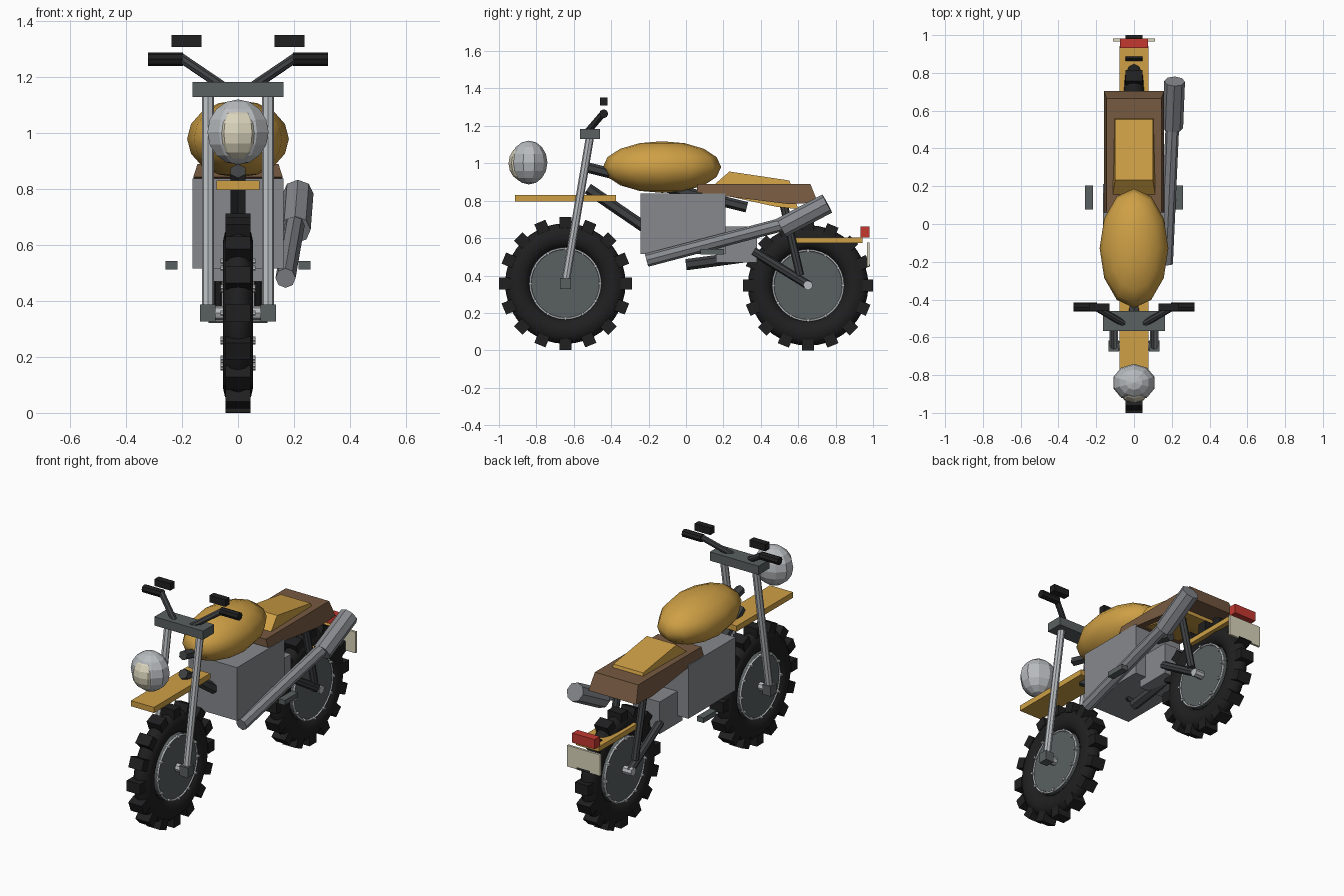
import bpy, bmesh, math
from mathutils import Vector, Matrix

if "Cube" in bpy.data.objects:
    bpy.data.objects.remove(bpy.data.objects["Cube"])


def material(name, r, g, b):
    m = bpy.data.materials.new(name)
    m.use_nodes = True
    m.diffuse_color = (r, g, b, 1)
    m.node_tree.nodes["Principled BSDF"].inputs["Base Color"].default_value = (r, g, b, 1)
    return m


OCHRE = material("ochre paint", 0.62, 0.35, 0.06)
BROWN = material("brown leather", 0.18, 0.10, 0.052)
ENGINE = material("engine gray", 0.24, 0.25, 0.27)
DARK = material("dark metal", 0.10, 0.115, 0.115)
FRAME = material("frame gray", 0.05, 0.053, 0.056)
BLACK = material("black rubber", 0.014, 0.014, 0.015)
SILVER = material("silver", 0.48, 0.50, 0.52)
CREAM = material("cream", 0.70, 0.66, 0.50)
RED = material("red lamp", 0.55, 0.04, 0.03)


def finish(name, bm, mat, smooth=False):
    bmesh.ops.recalc_face_normals(bm, faces=bm.faces)
    me = bpy.data.meshes.new(name)
    bm.to_mesh(me)
    bm.free()
    for p in me.polygons:
        p.use_smooth = smooth
    me.materials.append(mat)
    ob = bpy.data.objects.new(name, me)
    bpy.context.collection.objects.link(ob)
    return ob


def add_box(bm, centre, size, turn=Matrix()):
    m = turn @ Matrix.Translation(centre) @ Matrix.Diagonal((*size, 1))
    bmesh.ops.create_cube(bm, size=1, matrix=m)


def add_tube(bm, a, b, r, sides=8):
    a, b = Vector(a), Vector(b)
    d = b - a
    m = Matrix.Translation((a + b) / 2) @ d.to_track_quat('Z', 'Y').to_matrix().to_4x4()
    bmesh.ops.create_cone(bm, cap_ends=True, segments=sides, radius1=r, radius2=r,
                          depth=d.length, matrix=m)


def box(name, centre, size, mat):
    bm = bmesh.new()
    add_box(bm, centre, size)
    return finish(name, bm, mat)


def tube(name, a, b, r, mat, sides=8):
    bm = bmesh.new()
    add_tube(bm, a, b, r, sides)
    return finish(name, bm, mat)


def ball(name, centre, radii, mat, segs, rings, smooth=False):
    bm = bmesh.new()
    m = Matrix.Translation(centre) @ Matrix.Diagonal((*radii, 1))
    bmesh.ops.create_uvsphere(bm, u_segments=segs, v_segments=rings, radius=1, matrix=m)
    return finish(name, bm, mat, smooth)


def prism(name, outline, mat):
    """Side outline of (y, z, half width) points, closed across x."""
    bm = bmesh.new()
    left = [bm.verts.new((w, y, z)) for y, z, w in outline]
    right = [bm.verts.new((-w, y, z)) for y, z, w in outline]
    bm.faces.new(left)
    bm.faces.new(right[::-1])
    n = len(outline)
    for i in range(n):
        j = (i + 1) % n
        bm.faces.new((left[i], right[i], right[j], left[j]))
    return finish(name, bm, mat)


def ring(name, x, r, ra, rx, mat, around, section, place):
    """Elliptical torus about the x axis."""
    bm = bmesh.new()
    loops = []
    for i in range(around):
        a = math.tau * i / around
        loop = []
        for j in range(section):
            b = math.tau * j / section
            d = r + ra * math.cos(b)
            co = Vector((x + rx * math.sin(b), d * math.cos(a), d * math.sin(a)))
            loop.append(bm.verts.new(place @ co))
        loops.append(loop)
    for i in range(around):
        p, q = loops[i], loops[(i + 1) % around]
        for j in range(section):
            k = (j + 1) % section
            bm.faces.new((p[j], q[j], q[k], p[k]))
    return finish(name, bm, mat, True)


def wheel(side, y, z, outer, hub_half):
    place = Matrix.Translation((0, y, z))
    ring(side + "_tyre", 0, 0.256, 0.066, 0.054, BLACK, 40, 12, place)
    # tread lugs around the tyre
    bm = bmesh.new()
    for i in range(16):
        turn = place @ Matrix.Rotation(math.tau * i / 16, 4, 'X')
        add_box(bm, (0, 0, outer - 0.03), (0.09, 0.064, 0.06), turn)
    finish(side + "_tread_lugs", bm, BLACK)
    # wheel disc, hub, trim rings and bolts
    tube(side + "_disc", (-0.046, y, z), (0.046, y, z), 0.192, DARK, 32)
    tube(side + "_hub", (-hub_half, y, z), (hub_half, y, z), 0.025, SILVER, 8)
    bm = bmesh.new()
    for s in (-1, 1):
        ring(side + "_trim_ring", s * 0.046, 0.188, 0.006, 0.006, SILVER, 32, 6, place)
        for i in range(12):
            a = math.tau * i / 12
            c = Vector((0, y + 0.186 * math.cos(a), z + 0.186 * math.sin(a)))
            add_tube(bm, c + Vector((s * 0.04, 0, 0)), c + Vector((s * 0.062, 0, 0)), 0.009, 6)
    finish(side + "_bolts", bm, SILVER)


wheel("front", -0.645, 0.357, 0.356, 0.09)
wheel("rear", 0.653, 0.347, 0.347, 0.105)

# Paired parts on both sides
for s, tag in ((1, "left"), (-1, "right")):
    tube(tag + "_fork", (s * 0.107, -0.645, 0.36), (s * 0.107, -0.512, 1.15), 0.022, SILVER)
    box(tag + "_axle_block", (s * 0.108, -0.645, 0.357), (0.055, 0.058, 0.06), DARK)
    tube(tag + "_handlebar", (s * 0.05, -0.53, 1.165), (s * 0.205, -0.44, 1.27), 0.018, FRAME)
    tube(tag + "_grip", (s * 0.197, -0.44, 1.265), (s * 0.321, -0.44, 1.265), 0.024, BLACK)
    box(tag + "_mirror", (s * 0.184, -0.44, 1.33), (0.106, 0.04, 0.042), BLACK)
    box(tag + "_foot_peg", (s * 0.238, 0.14, 0.528), (0.043, 0.125, 0.03), DARK)
    tube(tag + "_swingarm", (s * 0.08, 0.36, 0.53), (s * 0.08, 0.66, 0.345), 0.024, FRAME)
    tube(tag + "_rear_shock", (s * 0.085, 0.52, 0.79), (s * 0.085, 0.61, 0.4), 0.022, FRAME)

# Steering clamp and headlight
box("fork_clamp", (0, -0.514, 1.157), (0.326, 0.106, 0.053), DARK)
ball("headlight_shell", (0, -0.84, 1.004), (0.115, 0.099, 0.117), SILVER, 10, 8)
ball("headlight_lens", (0, -0.865, 1.0), (0.086, 0.084, 0.098), CREAM, 10, 8)

# Bodywork
ball("fuel_tank", (0, -0.128, 0.98), (0.182, 0.316, 0.138), OCHRE, 12, 8, True)
box("front_fender", (0, -0.645, 0.814), (0.154, 0.539, 0.034), OCHRE)
box("rear_fender", (0, 0.758, 0.588), (0.154, 0.37, 0.03), OCHRE)
prism("seat", [(0.06, 0.89, 0.145), (0.665, 0.89, 0.145), (0.705, 0.79, 0.16),
               (0.55, 0.782, 0.16), (0.06, 0.843, 0.16)], BROWN)
prism("seat_pad", [(0.232, 0.956, 0.1), (0.553, 0.908, 0.1), (0.6, 0.755, 0.12),
                   (0.48, 0.768, 0.12), (0.11, 0.85, 0.12)], OCHRE)
box("tail_light", (0, 0.957, 0.632), (0.15, 0.05, 0.058), RED)
box("rear_plate", (0, 0.974, 0.513), (0.22, 0.014, 0.128), CREAM)

# Engine and frame
box("engine_block", (0, -0.016, 0.677), (0.326, 0.453, 0.322), ENGINE)
box("gearbox", (0, 0.27, 0.566), (0.18, 0.22, 0.194), ENGINE)
tube("backbone_tube", (0, -0.525, 0.977), (0, 0.325, 0.765), 0.028, FRAME, 6)
tube("down_tube", (0, -0.525, 0.865), (0, -0.02, 0.52), 0.03, FRAME, 6)
tube("lower_tube", (0, 0, 0.458), (0, 0.39, 0.51), 0.03, FRAME, 6)

# Exhaust on the left side
tube("exhaust_pipe", (0.17, -0.21, 0.482), (0.205, 0.56, 0.685), 0.036, ENGINE)
tube("exhaust_muffler", (0.205, 0.51, 0.655), (0.215, 0.755, 0.785), 0.055, ENGINE)
